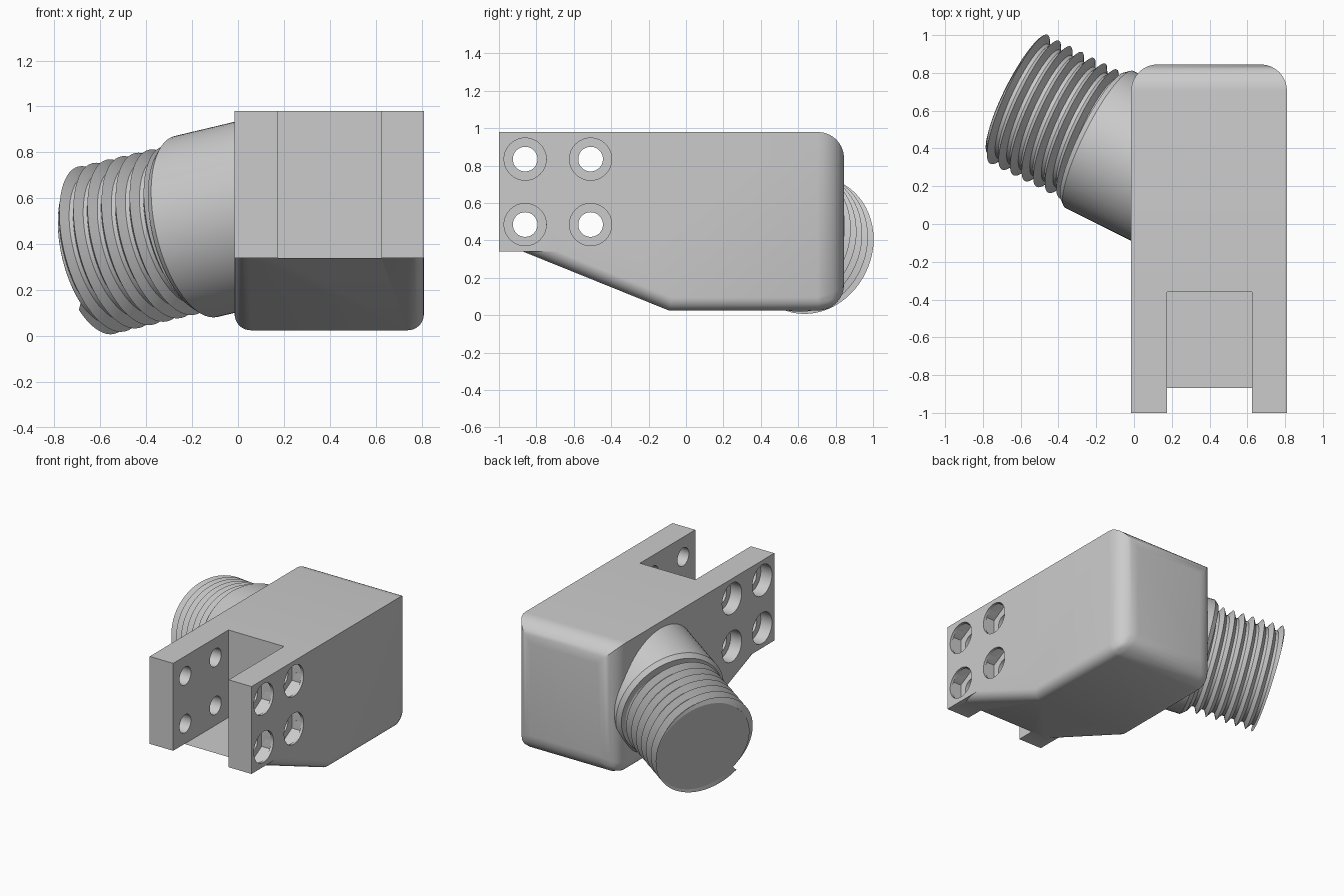
import bpy, bmesh, math
from mathutils import Matrix, Vector

if "Cube" in bpy.data.objects:
    bpy.data.objects.remove(bpy.data.objects["Cube"])

grey = bpy.data.materials.new("plain_grey")
grey.diffuse_color = (0.6, 0.6, 0.6, 1)
grey.use_nodes = True
grey.node_tree.nodes["Principled BSDF"].inputs["Base Color"].default_value = grey.diffuse_color


def to_object(name, bm):
    bmesh.ops.recalc_face_normals(bm, faces=bm.faces)
    mesh = bpy.data.meshes.new(name)
    bm.to_mesh(mesh)
    bm.free()
    obj = bpy.data.objects.new(name, mesh)
    bpy.context.collection.objects.link(obj)
    mesh.materials.append(grey)
    return obj


def activate(obj):
    bpy.ops.object.select_all(action='DESELECT')
    obj.select_set(True)
    bpy.context.view_layer.objects.active = obj


def smooth(obj, degrees=30):
    activate(obj)
    bpy.ops.object.shade_smooth_by_angle(angle=math.radians(degrees))


def box(name, lo, hi):
    bm = bmesh.new()
    bmesh.ops.create_cube(bm, size=1)
    for v in bm.verts:
        v.co = [lo[i] + (v.co[i] + 0.5) * (hi[i] - lo[i]) for i in range(3)]
    return to_object(name, bm)


def x_cylinder(name, x0, x1, y, z, radius, sides):
    bm = bmesh.new()
    m = (Matrix.Translation(((x0 + x1) / 2, y, z)) @ Matrix.Rotation(math.pi / 2, 4, 'Y')
         @ Matrix.Rotation(math.pi / 2, 4, 'Z'))
    bmesh.ops.create_cone(bm, cap_ends=True, segments=sides, radius1=radius,
                          radius2=radius, depth=x1 - x0, matrix=m)
    return to_object(name, bm)


def combine(obj, other, operation):
    activate(obj)
    mod = obj.modifiers.new("combine", 'BOOLEAN')
    mod.operation, mod.object, mod.solver = operation, other, 'EXACT'
    bpy.ops.object.modifier_apply(modifier=mod.name)
    bpy.data.objects.remove(other)


# Body: side profile extruded across x, rounded underneath and at the back
X0, X1, BACK, TOP, LEDGE = -0.015, 0.81, 0.845, 0.98, 0.34
profile = [(-1, 0.3925), (-0.09, 0.025), (BACK, 0.025), (BACK, TOP), (-1, TOP)]
bm = bmesh.new()
face = bm.faces.new([bm.verts.new((X0, y, z)) for y, z in profile])
ext = bmesh.ops.extrude_face_region(bm, geom=[face])
bmesh.ops.translate(bm, vec=(X1 - X0, 0, 0),
                    verts=[g for g in ext["geom"] if isinstance(g, bmesh.types.BMVert)])
weight = bm.edges.layers.float.new("bevel_weight_edge")
for e in bm.edges:
    a, b = (v.co for v in e.verts)
    along_x = abs(a.x - b.x) > 0.1
    if min(a.y, b.y) > BACK - 0.01:
        e[weight] = 1.0
    elif not along_x and min(a.z, b.z) < 0.1 and max(a.z, b.z) < 0.5:
        e[weight] = 0.5
body = to_object("body", bm)
activate(body)
bev = body.modifiers.new("rounding", 'BEVEL')
bev.limit_method, bev.width, bev.segments = 'WEIGHT', 0.14, 8
bpy.ops.object.modifier_apply(modifier=bev.name)

# Square-edged fork block and the slot between its two prongs
combine(body, box("fork_block", (X0, -1, LEDGE), (X1, -0.3, TOP)), 'UNION')
combine(body, box("slot", (0.175, -1.2, LEDGE - 0.0005), (0.625, -0.36, 1.2)), 'DIFFERENCE')

# Bolt holes: round recess on the left, hexagonal nut pocket behind a round rim on the right
for y in (-0.86, -0.51):
    for z in (0.835, 0.485):
        combine(body, x_cylinder("bolt_hole", -0.2, 1.0, y, z, 0.066, 32), 'DIFFERENCE')
        combine(body, x_cylinder("head_recess", -0.2, 0.075, y, z, 0.113, 32), 'DIFFERENCE')
        combine(body, x_cylinder("nut_rim", 0.75, 1.0, y, z, 0.113, 32), 'DIFFERENCE')
        combine(body, x_cylinder("nut_pocket", 0.715, 0.79, y, z, 0.13, 6), 'DIFFERENCE')
smooth(body)

# Connector frame: local z runs from the open end back into the body
end = Vector((-0.625, 0.668, 0.372))
inward = Vector((0.875, -0.436, 0.208)).normalized()
frame = Matrix.Translation(end) @ inward.to_track_quat('Z', 'Y').to_matrix().to_4x4()
SIDES = 64

# Neck: chamfered cylinder
bm = bmesh.new()
rings = []
for r, s in ((0.33, 0.475), (0.38, 0.475), (0.405, 0.505), (0.405, 0.95)):
    rings.append([bm.verts.new((r * math.cos(2 * math.pi * i / SIDES),
                                r * math.sin(2 * math.pi * i / SIDES), s)) for i in range(SIDES)])
for a, b in zip(rings, rings[1:]):
    for i in range(SIDES):
        j = (i + 1) % SIDES
        bm.faces.new((a[i], a[j], b[j], b[i]))
bm.faces.new(rings[-1])
neck = to_object("neck", bm)
neck.matrix_world = frame
smooth(neck)

# Screw thread: each turn has a sharp crest and a flat root
PITCH, LENGTH, CREST, ROOT = 0.07, 0.49, 0.373, 0.33
section = ((0.0, CREST), (0.36, ROOT), (0.64, ROOT))
bm = bmesh.new()
turns = round(LENGTH / PITCH) + 2
grid = []
for i in range(SIDES + 1):
    ang = 2 * math.pi * i / SIDES
    column = []
    for k in range(-1, turns):
        for frac, r in section:
            s = min(max((k + frac + i / SIDES) * PITCH, 0), LENGTH)
            column.append(bm.verts.new((r * math.cos(ang), r * math.sin(ang), s)))
    grid.append(column)
for a, b in zip(grid, grid[1:]):
    for m in range(len(a) - 1):
        if max(v.co.z for v in (a[m], a[m + 1], b[m], b[m + 1])) > 1e-6 and \
           min(v.co.z for v in (a[m], a[m + 1], b[m], b[m + 1])) < LENGTH - 1e-6:
            bm.faces.new((a[m], b[m], b[m + 1], a[m + 1]))
bmesh.ops.delete(bm, geom=[v for v in bm.verts if not v.link_faces], context='VERTS')
bmesh.ops.remove_doubles(bm, verts=bm.verts, dist=0.0002)
thread = to_object("screw_thread", bm)
thread.matrix_world = frame
smooth(thread)

# Flat disc closing the open end, its radius following the thread as it runs out
bm = bmesh.new()
rim = []
for i in range(SIDES):
    ang, phase = 2 * math.pi * i / SIDES, (1 - i / SIDES) % 1
    rise = max(0, 1 - min(phase, 1 - phase) / 0.36)
    r = ROOT + (CREST - ROOT) * rise
    rim.append(bm.verts.new((r * math.cos(ang), r * math.sin(ang), -0.001)))
centre = bm.verts.new((0, 0, -0.001))
for i in range(SIDES):
    bm.faces.new((centre, rim[(i + 1) % SIDES], rim[i]))
cap = to_object("end_cap", bm)
cap.matrix_world = frame
